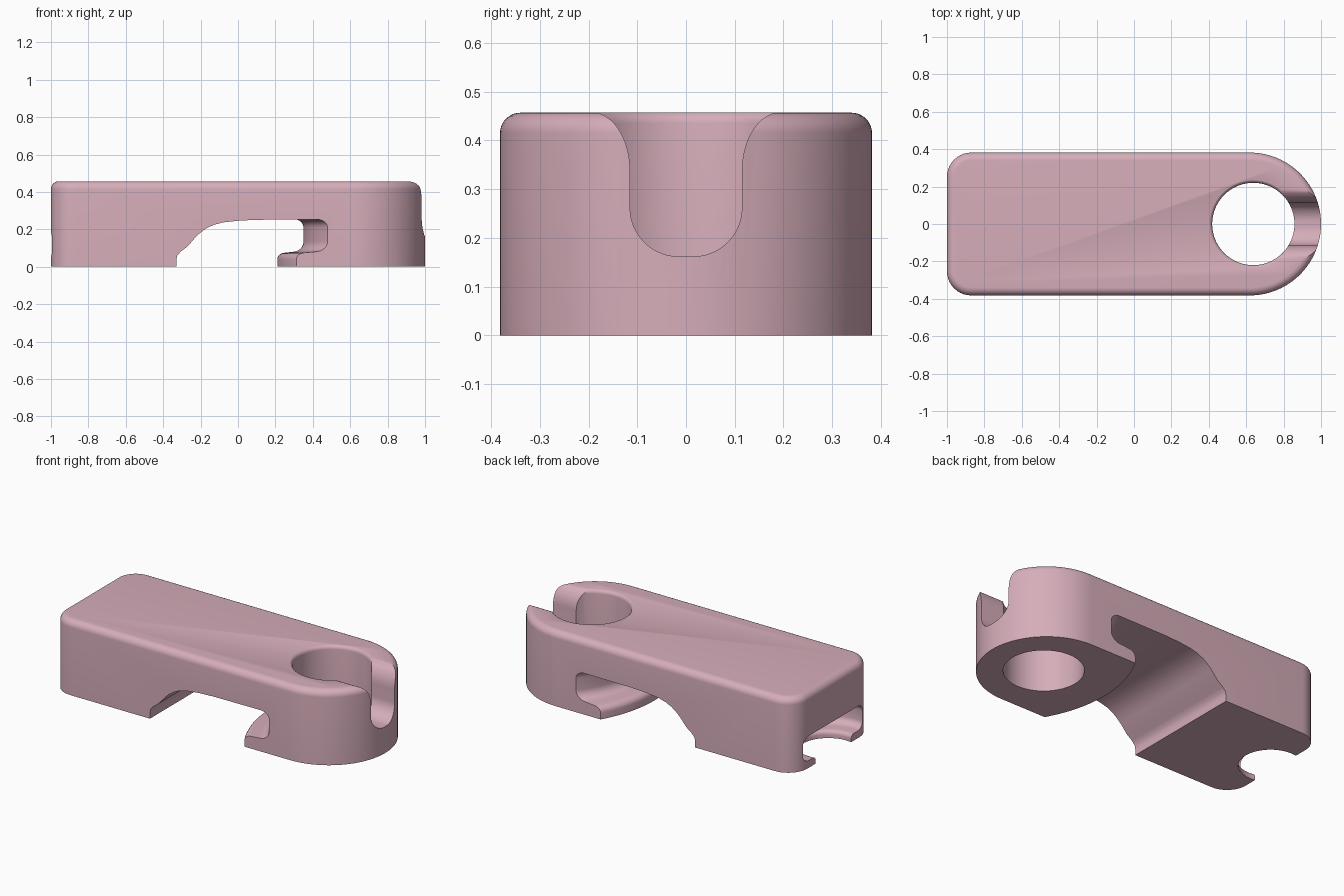
import bpy
import bmesh
from math import sin, cos, pi, sqrt

if "Cube" in bpy.data.objects:
    bpy.data.objects.remove(bpy.data.objects["Cube"], do_unlink=True)

pink = bpy.data.materials.new("dusty pink")
pink.use_nodes = True
pink.diffuse_color = (0.67, 0.42, 0.49, 1)
pink.node_tree.nodes["Principled BSDF"].inputs["Base Color"].default_value = pink.diffuse_color

HEIGHT = 0.457
HALF = 0.382


def loft(name, rings):
    """Closed solid skinned through loops of equal length."""
    bm = bmesh.new()
    loops = [[bm.verts.new(p) for p in ring] for ring in rings]
    for a, b in zip(loops, loops[1:]):
        for i in range(len(a)):
            j = (i + 1) % len(a)
            bm.faces.new((a[i], a[j], b[j], b[i]))
    bm.faces.new(loops[0])
    bm.faces.new(loops[-1])
    bmesh.ops.recalc_face_normals(bm, faces=bm.faces)
    mesh = bpy.data.meshes.new(name)
    bm.to_mesh(mesh)
    bm.free()
    mesh.materials.append(pink)
    ob = bpy.data.objects.new(name, mesh)
    bpy.context.collection.objects.link(ob)
    return ob


def arc(cx, cy, rx, ry, start, end, steps):
    """Points on an ellipse, angles in quarter turns."""
    angles = [(start + (end - start) * i / steps) * pi / 2 for i in range(steps + 1)]
    return [(cx + rx * cos(a), cy + ry * sin(a)) for a in angles]


def turned(name, x, profile):
    """Solid of revolution about a vertical axis, profile as (radius, z)."""
    return loft(name, [[(px, py, z) for px, py in arc(x, 0, r, r, 0, 4, 96)[:-1]]
                       for r, z in profile])


def outline(inset, z):
    """Plan of the body: one round end, one end with rounded corners."""
    r, c = HALF - inset, 0.13 - inset
    pts = arc(1 - HALF, 0, r, r, -1, 1, 48)
    pts += arc(-0.87, HALF - 0.13, c, c, 1, 2, 10)
    pts += arc(-0.87, 0.13 - HALF, c, c, 2, 3, 10)
    return [(x, y, z) for x, y in pts]


# Body with rounded top edge
EDGE = 0.042
rim = arc(EDGE, HEIGHT - EDGE, EDGE, EDGE, 2, 1, 8)
body = loft("link_body", [outline(0, 0)] + [outline(d, z) for d, z in rim])

# Round through hole with softened upper rim
soft = arc(0.245, HEIGHT - 0.022, 0.025, 0.025, 2, 1, 6)
hole = turned("hole_cutter", 0.638, [(0.22, -0.1)] + soft + [(0.245, 0.6)])

# U-shaped slot flaring at the top
half_slot = arc(0.015, 0.262, 0.1, 0.1, -1, 0, 12)
half_slot += arc(0.197, 0.34, 0.082, 0.119, 2, 1, 12) + [(0.197, 0.6)]
section = half_slot + [(-y, z) for y, z in reversed(half_slot)]
slot = loft("slot_cutter", [[(x, y, z) for y, z in section] for x in (0.64, 1.2)])

# Underside recess: straight sloped side and a hooked side following an arc
slope = [(-0.33, -0.1), (-0.33, 0.035), (-0.325, 0.06), (-0.305, 0.082),
         (-0.27, 0.108), (-0.225, 0.16), (-0.2, 0.183), (-0.17, 0.205),
         (-0.13, 0.224), (-0.08, 0.237), (0, 0.246), (0.1, 0.251)]
hook = arc(0.305, 0.208, 0.045, 0.045, 1, 0, 8)
hook += arc(0.295, 0.135, 0.055, 0.055, 0, -1, 8)
hook += arc(0.25, 0.04, 0.04, 0.035, 1, 2, 6) + [(0.21, -0.1)]
PIVOT = 0.98
rings = []
for i in range(33):
    y = -0.45 + 0.9 * i / 32
    bent = [(PIVOT - sqrt((PIVOT - x) ** 2 - y * y), y, z) for x, z in hook]
    rings.append([(x, y, z) for x, z in slope] + bent)
recess = loft("recess_cutter", rings)

# Socket in the square end: wide groove above a narrower lip
groove = [(0.175, -0.1), (0.175, 0.02)] + arc(0.2, 0.02, 0.025, 0.025, 2, 1, 5)
groove += arc(0.24, 0.085, 0.05, 0.04, -1, 0, 6)
groove += arc(0.24, 0.145, 0.05, 0.05, 0, 1, 6)
socket = turned("socket_cutter", -0.965, groove)

# Cut everything out of the body
bpy.ops.object.select_all(action="DESELECT")
bpy.context.view_layer.objects.active = body
body.select_set(True)
for cutter in (hole, slot, recess, socket):
    cutter.hide_render = True
    mod = body.modifiers.new(cutter.name, "BOOLEAN")
    mod.operation = "DIFFERENCE"
    mod.solver = "EXACT"
    mod.object = cutter
    bpy.ops.object.modifier_apply(modifier=mod.name)
    bpy.data.objects.remove(cutter, do_unlink=True)

bpy.ops.object.shade_smooth_by_angle(angle=0.6)
